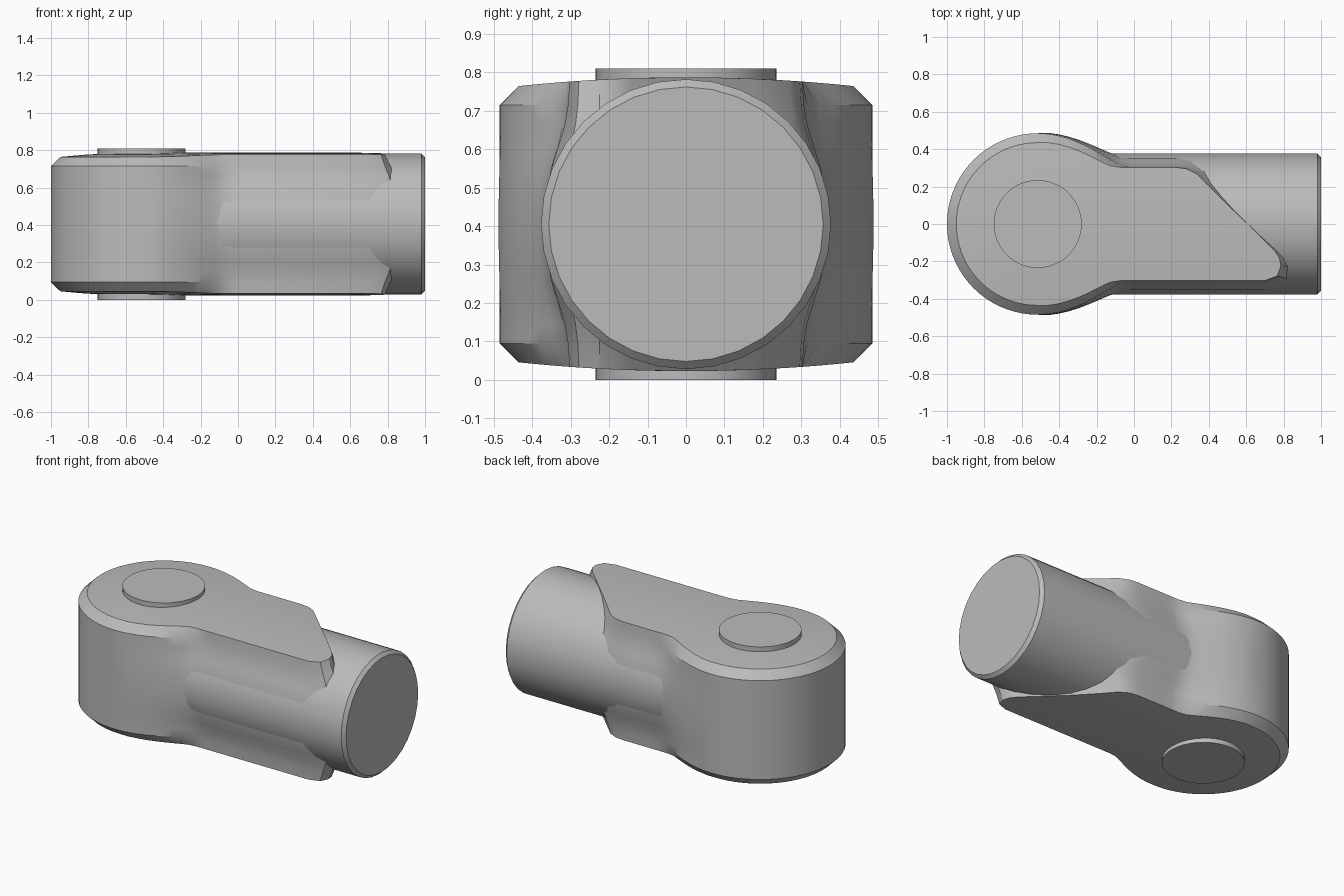
import bpy, bmesh, math
from mathutils import Vector, Matrix

if "Cube" in bpy.data.objects:
    bpy.data.objects.remove(bpy.data.objects["Cube"], do_unlink=True)

MID, HUB_X, NECK = 0.405, -0.515, 0.305

steel = bpy.data.materials.new("grey steel")
steel.use_nodes = True
steel.diffuse_color = (0.5, 0.5, 0.5, 1)
steel.node_tree.nodes["Principled BSDF"].inputs["Base Color"].default_value = (0.5, 0.5, 0.5, 1)


def finish(name, bm):
    """Turn a bmesh into a smooth shaded object with sharp edges kept."""
    bmesh.ops.recalc_face_normals(bm, faces=bm.faces)
    mesh = bpy.data.meshes.new(name)
    bm.to_mesh(mesh)
    bm.free()
    mesh.materials.append(steel)
    obj = bpy.data.objects.new(name, mesh)
    bpy.context.collection.objects.link(obj)
    bpy.ops.object.select_all(action='DESELECT')
    obj.select_set(True)
    bpy.context.view_layer.objects.active = obj
    bpy.ops.object.shade_smooth_by_angle(angle=math.radians(30))
    return obj


def bridge(bm, a, b):
    n = len(a)
    for i in range(n):
        j = (i + 1) % n
        bm.faces.new((a[i], a[j], b[j], b[i]))


# Slanted, rounded end of the flat cheek, from the +y side to the -y side
END = [Vector(p) for p in ((0.22, 0.305), (0.28, 0.298), (0.335, 0.27), (0.43, 0.175),
                           (0.52, 0.085), (0.64, -0.03), (0.75, -0.14), (0.777, -0.18),
                           (0.785, -0.225), (0.765, -0.28), (0.70, -0.305))]


def half_width(x, radius, neck):
    """Hub circle blended softly into the straight neck."""
    hub = math.sqrt(max(radius ** 2 - (x - HUB_X) ** 2, 0))
    k = 0.18
    h = max(k - abs(hub - neck), 0) / k
    return max(hub, neck) + h * h * k / 4


def outline(radius, neck, flare):
    side = [HUB_X + 0.055 * i for i in range(1, 12)]
    pts = [Vector((x, half_width(x, radius, neck))) for x in side]
    padded = [Vector((0, NECK))] + END + [Vector((0, -NECK))]
    for before, p, after in zip(padded, padded[1:], padded[2:]):
        t = (after - before).normalized()
        pts.append(Vector((p.x + flare * max(-t.y, 0), p.y + (neck - NECK) * t.x)))
    pts += [Vector((x, -half_width(x, radius, neck))) for x in reversed(side)]
    # The blend only acts beyond the hub centre, so the back is a plain arc
    steps = 36
    for i in range(steps + 1):
        a = -math.pi / 2 - math.pi * i / steps
        pts.append(Vector((HUB_X + radius * math.cos(a), radius * math.sin(a))))
    return pts


def crown(p):
    """Height of the gently domed cheek above the middle plane."""
    return 0.382 - 0.12 * (p.y ** 2 + min(p.x - HUB_X, 0) ** 2)


# Hub and cheeks: stacked outlines, mirrored about the middle plane
LEVELS = [(0.05, 0.485, 0.365, 0.11), (0.14, 0.485, 0.352, 0.11), (0.20, 0.485, 0.333, 0.09),
          (0.26, 0.485, 0.315, 0.06), (0.31, 0.485, 0.307, 0.03)]
bm = bmesh.new()
middle = []
for sign in (1, -1):
    rings = [[bm.verts.new((p.x, p.y, MID + sign * h)) for p in outline(r, w, f)]
             for h, r, w, f in LEVELS]
    rim = outline(0.435, 0.303, 0)
    for share in (1, 0.7, 0.4, 0.1):
        ring = []
        for p in rim:
            spine = Vector((min(max(p.x, HUB_X), 0.45), 0))
            q = spine.lerp(p, share)
            ring.append(bm.verts.new((q.x, q.y, MID + sign * crown(q))))
        rings.append(ring)
    for a, b in zip(rings, rings[1:]):
        bridge(bm, a, b)
    bm.faces.new(rings[-1])
    middle.append(rings[0])
bridge(bm, *middle)
finish("hub_and_cheeks", bm)


# Round shank with a chamfered end
bm = bmesh.new()
rings = []
for x, r in ((-0.4, 0.377), (0.98, 0.377), (1.0, 0.357)):
    rings.append([bm.verts.new((x, r * math.cos(math.tau * i / 32),
                                MID + r * math.sin(math.tau * i / 32))) for i in range(32)])
for a, b in zip(rings, rings[1:]):
    bridge(bm, a, b)
bm.faces.new(rings[0])
bm.faces.new(rings[-1])
finish("round_shank", bm)

# Pivot pin through the hub
bm = bmesh.new()
bmesh.ops.create_cone(bm, cap_ends=True, segments=48, radius1=0.235, radius2=0.235, depth=0.81,
                      matrix=Matrix.Translation((HUB_X, 0, MID)))
finish("pivot_pin", bm)
